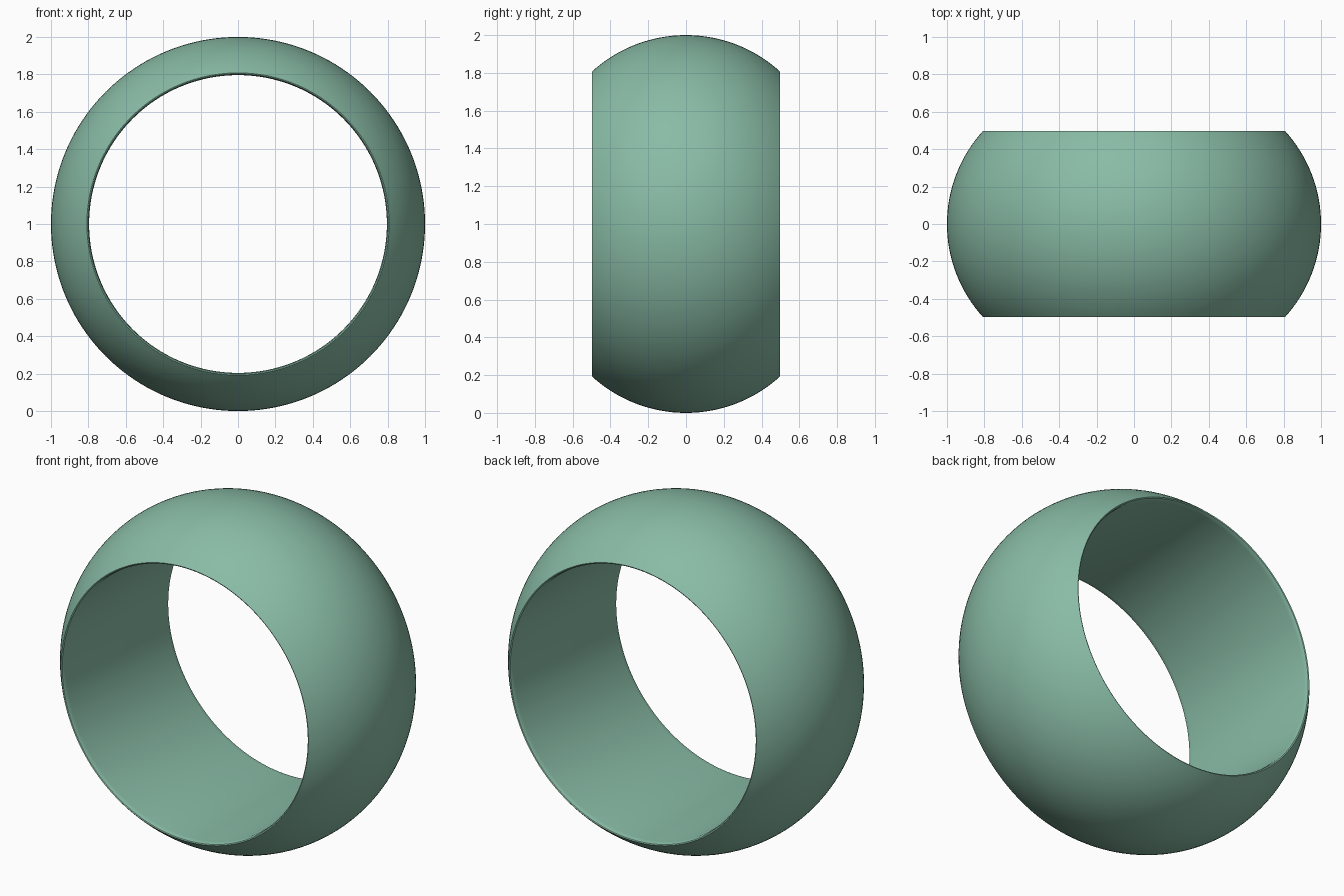
import bpy, bmesh
from math import asin, sin, cos, pi, radians
from mathutils import Vector, Matrix

if "Cube" in bpy.data.objects:
    bpy.data.objects.remove(bpy.data.objects["Cube"])

HALF_W, OUTER, EDGE, BORE = 0.497, 1.0, 0.808, 0.796
ARC_STEPS, SEGMENTS = 32, 160

# domed outer profile: circular arc through the crown and both rims
drop = OUTER - EDGE
arc_r = (HALF_W ** 2 + drop ** 2) / (2 * drop)
span = asin(HALF_W / arc_r)
profile = []
for i in range(ARC_STEPS + 1):
    a = -span + 2 * span * i / ARC_STEPS
    profile.append((arc_r * sin(a), OUTER - arc_r + arc_r * cos(a)))

# softened inner lips and straight bore
lip = [(HALF_W - 0.003, EDGE - 0.006), (HALF_W - 0.012, EDGE - 0.010), (HALF_W - 0.03, BORE)]
profile += lip + [(-y, r) for y, r in reversed(lip)]

# revolve the closed profile around the y axis
bm = bmesh.new()
rings = []
for s in range(SEGMENTS):
    t = 2 * pi * s / SEGMENTS
    rings.append([bm.verts.new((r * sin(t), y, 1 + r * cos(t))) for y, r in profile])
n = len(profile)
for s in range(SEGMENTS):
    a, b = rings[s], rings[(s + 1) % SEGMENTS]
    for i in range(n):
        j = (i + 1) % n
        bm.faces.new((a[i], a[j], b[j], b[i]))
bmesh.ops.recalc_face_normals(bm, faces=bm.faces)

mesh = bpy.data.meshes.new("ring_band")
bm.to_mesh(mesh)
bm.free()
band = bpy.data.objects.new("ring_band", mesh)
bpy.context.collection.objects.link(band)

# green finish
mat = bpy.data.materials.new("soft_green")
mat.diffuse_color = (0.25, 0.50, 0.38, 1)
mat.use_nodes = True
mat.node_tree.nodes["Principled BSDF"].inputs["Base Color"].default_value = mat.diffuse_color
mesh.materials.append(mat)

# smooth shading with crisp rims
bpy.context.view_layer.objects.active = band
band.select_set(True)
bpy.ops.object.shade_smooth_by_angle(angle=radians(35))
